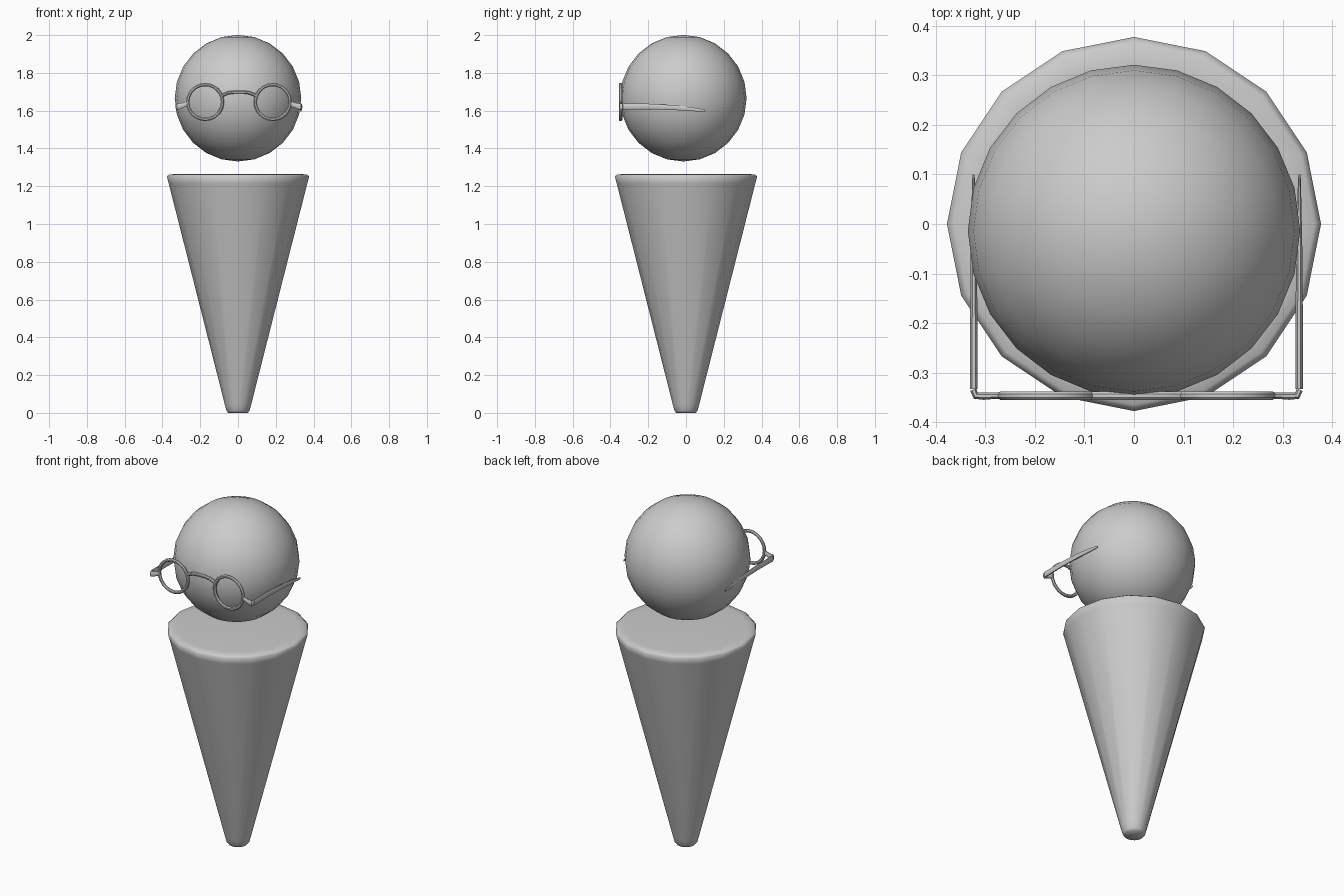
import bpy, bmesh, math
from mathutils import Vector

if "Cube" in bpy.data.objects:
    bpy.data.objects.remove(bpy.data.objects["Cube"])

GX = 0.005          # the glasses sit a touch off centre
GY = -0.346         # plane of the frame front


def finish(name, bm, loc=(0, 0, 0), mirror=False, angle=40):
    bmesh.ops.recalc_face_normals(bm, faces=bm.faces)
    me = bpy.data.meshes.new(name)
    bm.to_mesh(me)
    bm.free()
    ob = bpy.data.objects.new(name, me)
    bpy.context.collection.objects.link(ob)
    ob.location = loc
    if mirror:
        ob.modifiers.new("mirror", 'MIRROR').use_axis[0] = True
    bpy.ops.object.select_all(action='DESELECT')
    ob.select_set(True)
    bpy.context.view_layer.objects.active = ob
    bpy.ops.object.shade_smooth_by_angle(angle=math.radians(angle))
    return ob


def skin(bm, loops, closed=False):
    """Join equal-length vertex loops; cap the ends unless the path is closed."""
    n = len(loops[0])
    pairs = list(zip(loops, loops[1:] + loops[:1])) if closed else list(zip(loops, loops[1:]))
    for a, b in pairs:
        for i in range(n):
            j = (i + 1) % n
            bm.faces.new((a[i], a[j], b[j], b[i]))
    if not closed:
        bm.faces.new(loops[0])
        bm.faces.new(loops[-1])


def loft(bm, stations, up, closed=False, n=8):
    """Elliptical sections along a path: (point, half width, half height along 'up')."""
    pts = [Vector(s[0]) for s in stations]
    up = Vector(up)
    loops = []
    for k, (_, w, h) in enumerate(stations):
        if closed:
            t = pts[(k + 1) % len(pts)] - pts[k - 1]
        else:
            t = pts[min(k + 1, len(pts) - 1)] - pts[max(k - 1, 0)]
        side = t.cross(up).normalized()
        loops.append([bm.verts.new(pts[k] + side * w * math.cos(a) + up * h * math.sin(a))
                      for a in (math.tau * (i + 0.5) / n for i in range(n))])
    skin(bm, loops, closed)


# Cone body: 16-sided profile with softened ends
bm = bmesh.new()
profile = [(0.052, 0.0), (0.061, 0.012), (0.070, 0.045), (0.367, 1.215),
           (0.377, 1.252), (0.364, 1.262), (0.325, 1.265)]
skin(bm, [[bm.verts.new((r * math.cos(math.tau * i / 16), r * math.sin(math.tau * i / 16), z))
           for i in range(16)] for r, z in profile])
finish("body", bm, angle=80)

# Floating round head
bm = bmesh.new()
bmesh.ops.create_uvsphere(bm, u_segments=24, v_segments=12, radius=0.335)
finish("head", bm, (0, -0.014, 1.666))

# Lens rims
bm = bmesh.new()
loft(bm, [((0.179 + 0.092 * math.cos(a), GY, 1.646 + 0.092 * math.sin(a)), 0.0095, 0.0095)
          for a in (math.tau * i / 24 for i in range(24))], (0, 1, 0), closed=True)
finish("lens_rims", bm, (GX, 0, 0), mirror=True)

# Arched bridge between the rims
half = [(0.095, 1.678), (0.075, 1.686), (0.058, 1.694), (0.025, 1.698)]
arch = [(-x, z) for x, z in half] + [(x, z) for x, z in reversed(half)]
bm = bmesh.new()
loft(bm, [((x, GY, z), 0.009, 0.009) for x, z in arch], (0, 1, 0))
finish("bridge", bm, (GX, 0, 0))

# End pieces bending back from rims to hinges
bm = bmesh.new()
loft(bm, [((0.266, GY, 1.640), 0.008, 0.018), ((0.285, GY, 1.633), 0.007, 0.014),
          ((0.308, GY - 0.001, 1.625), 0.008, 0.016), ((0.324, GY, 1.622), 0.008, 0.018),
          ((0.329, -0.334, 1.621), 0.007, 0.018)], (0, 0, 1))
finish("end_pieces", bm, (GX, 0, 0), mirror=True)

# Tapering temple arms
bm = bmesh.new()
loft(bm, [((0.328, -0.333, 1.621), 0.008, 0.017), ((0.328, -0.20, 1.622), 0.008, 0.016),
          ((0.328, -0.06, 1.616), 0.007, 0.014), ((0.328, 0.03, 1.608), 0.005, 0.011),
          ((0.3285, 0.09, 1.601), 0.003, 0.007), ((0.3285, 0.10, 1.600), 0.002, 0.004)], (0, 0, 1))
finish("temple_arms", bm, (GX, 0, 0), mirror=True)
